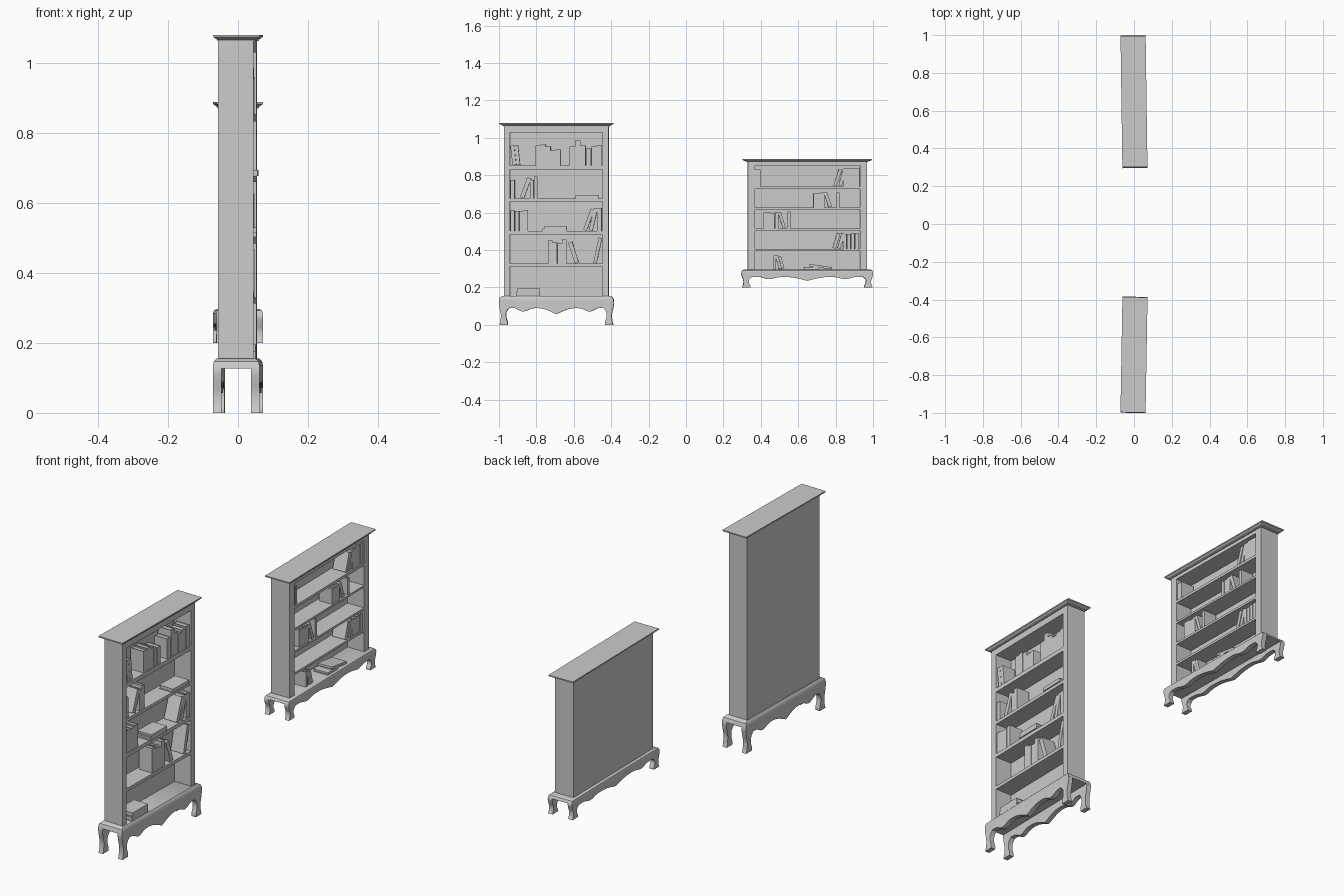
import bpy, bmesh, math
from mathutils import Matrix, Vector

if "Cube" in bpy.data.objects:
    bpy.data.objects.remove(bpy.data.objects["Cube"])

BACK, FRONT = -0.052, 0.049       # cabinet depth; the open side faces +x
BASE_X = 0.0665                   # half depth of base and crown


def finish(name, bm, frame, smooth=False):
    bmesh.ops.recalc_face_normals(bm, faces=bm.faces)
    me = bpy.data.meshes.new(name)
    bm.to_mesh(me)
    bm.free()
    ob = bpy.data.objects.new(name, me)
    bpy.context.collection.objects.link(ob)
    ob.matrix_world = frame
    if smooth:
        bpy.ops.object.select_all(action='DESELECT')
        ob.select_set(True)
        bpy.context.view_layer.objects.active = ob
        bpy.ops.object.shade_smooth_by_angle(angle=math.radians(35))
    return ob


def box(bm, lo, hi, mat=Matrix()):
    lo, hi = Vector(lo), Vector(hi)
    m = mat @ Matrix.Translation((lo + hi) / 2) @ Matrix.Diagonal((*(hi - lo), 1))
    bmesh.ops.create_cube(bm, size=1, matrix=m)


def loft(bm, rings):
    """Stack of rectangles (half x, half y, z) joined into a capped moulding."""
    prev = None
    for hx, hy, z in rings:
        ring = [bm.verts.new((sx * hx, sy * hy, z))
                for sx, sy in ((-1, -1), (1, -1), (1, 1), (-1, 1))]
        if prev:
            for i in range(4):
                j = (i + 1) % 4
                bm.faces.new((prev[i], prev[j], ring[j], ring[i]))
        else:
            bm.faces.new(ring[::-1])
        prev = ring
    bm.faces.new(prev)


def spline(pts, n=4):
    """Catmull-Rom curve through 2D points."""
    p = [Vector(q) for q in pts]
    p = [p[0]] + p + [p[-1]]
    out = []
    for i in range(1, len(p) - 2):
        a, b, c, d = p[i - 1:i + 3]
        for k in range(n):
            t = k / n
            out.append(0.5 * (2 * b + (c - a) * t + (2 * a - 5 * b + 4 * c - d) * t * t
                              + (3 * b - a - 3 * c + d) * t ** 3))
    return out + [p[-1]]


def apron_profile(half, h):
    """Half outline of cabriole leg and scalloped apron, mirrored about the middle."""
    outer = spline([(0.002, .87), (0, .75), (0.004, .58), (0.011, .36), (0.009, .14), (0.003, 0)])
    inner = spline([(0.047, 0), (0.047, .1), (0.039, .28), (0.041, .45), (0.056, .59)])
    k = half / 0.3075
    scallop = spline([(0.056, .59), (0.085 * k, .58), (0.13 * k, .46), (0.18 * k, .57),
                      (0.24 * k, .55), (half, .37)])
    left = [(d - half, z * h) for d, z in outer + inner + scallop[1:]]
    return left + [(-y, z) for y, z in left[-2::-1]]


def book(bm, pivot, lean, w, h):
    """Boards, spine and recessed page block; leans about its lower corner."""
    flat = abs(lean) > 60
    x0, x1 = (-0.025, 0.054) if flat else (-0.028, 0.043)
    a = -w if lean > 0 else 0
    m = Matrix.Translation((0, *pivot)) @ Matrix.Rotation(-math.radians(lean), 4, 'X')
    t = 0.0022
    box(bm, (x0, a, 0), (x1, a + t, h), m)
    box(bm, (x0, a + w - t, 0), (x1, a + w, h), m)
    box(bm, (x1 - t, a + t, 0), (x1, a + w - t, h), m)
    box(bm, (x0 + .003, a + t, .002), (x1 - t, a + w - t, h - .003), m)


def bookcase(name, yc, z0, base_h, top, body, opening, base, crown, turn, bays, shelves):
    frame = Matrix.Translation((0, yc, z0)) @ Matrix.Rotation(turn, 4, 'Z')
    bays = [(a - z0, b - z0) for a, b in bays]           # top bay first
    top -= z0
    crown_h = 0.018

    # cabinet: sides, back, top rail
    bm = bmesh.new()
    for s in (-1, 1):
        ys = sorted((s * opening, s * body))
        box(bm, (BACK, ys[0], base_h - .005), (FRONT, ys[1], top - crown_h + .004))
    box(bm, (BACK, -opening, base_h - .005), (BACK + .01, opening, top - crown_h))
    box(bm, (BACK + .01, -opening, bays[0][1]), (FRONT, opening, top - crown_h + .004))
    finish(name + "_cabinet", bm, frame)

    # shelves
    bm = bmesh.new()
    for up, low in zip(bays, bays[1:]):
        box(bm, (BACK + .01, -opening, low[1]), (FRONT - .001, opening, up[0]))
    finish(name + "_shelves", bm, frame)

    # crown moulding
    bm = bmesh.new()
    loft(bm, [(.054, body + .004, top - crown_h), (.055, body + .006, top - .014),
              (.060, body + .6 * (crown - body), top - .011), (.064, crown - .003, top - .007),
              (BASE_X, crown, top - .006), (BASE_X, crown, top)])
    finish(name + "_crown", bm, frame)

    # base rail under the cabinet
    bm = bmesh.new()
    loft(bm, [(BASE_X, base, base_h * .82), (BASE_X, base - .001, base_h * .87),
              (BASE_X - .003, base - .006, base_h * .95), (.056, base - .018, base_h)])
    finish(name + "_base_rail", bm, frame, True)

    # front and back aprons with legs
    for part, x0 in (("front", BASE_X - .024), ("back", -BASE_X)):
        bm = bmesh.new()
        face = bm.faces.new([bm.verts.new((x0, y, z)) for y, z in apron_profile(base, base_h)])
        ext = bmesh.ops.extrude_face_region(bm, geom=[face], use_keep_orig=True)
        bmesh.ops.translate(bm, vec=(.024, 0, 0),
                            verts=[v for v in ext["geom"] if isinstance(v, bmesh.types.BMVert)])
        bmesh.ops.triangulate(bm, faces=[f for f in bm.faces if len(f.verts) > 4])
        finish(f"{name}_{part}_apron_legs", bm, frame, True)

    # books: runs of (world y of pivot, lean in degrees, thickness, heights)
    for i, (bay, runs) in enumerate(zip(bays, shelves)):
        bm = bmesh.new()
        for y, lean, w, heights in runs:
            y, z = y - yc, bay[0]
            for h in heights:
                book(bm, (y, z), lean, w, h)
                if abs(lean) > 60:
                    z += w
                else:
                    y += w / math.cos(math.radians(lean)) + .0008
        finish(f"{name}_books_{i + 1}", bm, frame)


bookcase("tall_bookcase", -0.6925, 0, 0.155, 1.08, .279, .247, .3075, .305, -0.017,
         [(.853, 1.03), (.676, .832), (.503, .66), (.329, .484), (.155, .313)],
         [[(-.927, -6, .02, [.105, .105]), (-.803, 0, .026, [.107, .112, .102, .08, .086]),
           (-.621, 0, .028, [.1, .133, .107, .09, .1, .107])],
          [(-.938, 0, .022, [.1]), (-.866, 20, .022, [.113]), (-.834, 0, .02, [.1, .117]),
           (-.466, -90, .018, [.123])],
          [(-.938, 0, .0228, [.11, .107, .107, .112]), (-.637, -90, .013, [.128, .118]),
           (-.53, 20, .02, [.12]), (-.499, 13, .02, [.122]), (-.474, 0, .024, [.122])],
          [(-.737, 0, .024, [.123, .112, .107, .128]), (-.594, -18, .022, [.115]),
           (-.477, 12, .018, [.138])],
          [(-.782, -90, .02, [.125, .12])]])

bookcase("small_bookcase", 0.648, 0.2, 0.097, 0.888, .3185, .281, .352, .346, 0.014,
         [(.74, .853), (.628, .727), (.516, .618), (.407, .505), (.297, .396)],
         [[(.369, 0, .014, [.09, .09]), (.805, 18, .018, [.093]), (.832, 15, .018, [.093]),
           (.842, 0, .0205, [.095, .1, .1, .1])],
          [(.68, 0, .019, [.075, .075, .08]), (.762, -18, .018, [.082]), (.805, 0, .016, [.08])],
          [(.415, 0, .019, [.085, .085, .08, .085]), (.517, -17, .016, [.088]),
           (.543, 0, .016, [.09])],
          [(.8, 17, .018, [.085]), (.826, 16, .018, [.085]), (.838, 0, .0205, [.08, .08, .083, .085])],
          [(.468, 0, .012, [.075]), (.497, -15, .014, [.075, .07]), (.709, -90, .012, [.08]),
           (.778, -82, .012, [.12])]])
